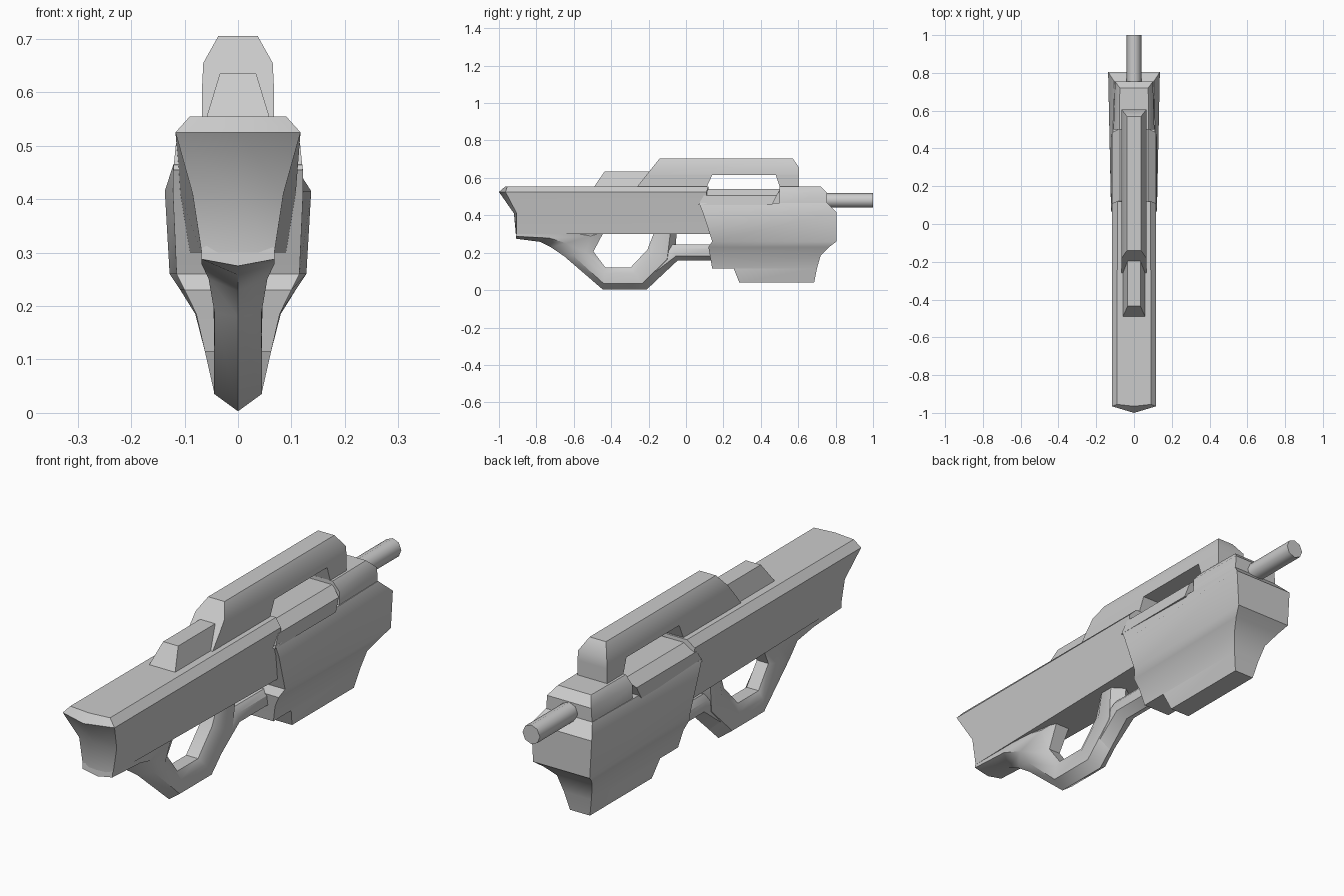
import bpy, bmesh, math

cube = bpy.data.objects.get("Cube")
if cube:
    bpy.data.objects.remove(cube, do_unlink=True)

grey = bpy.data.materials.new("plain_grey")
grey.use_nodes = True
grey.diffuse_color = (0.6, 0.6, 0.6, 1)
grey.node_tree.nodes["Principled BSDF"].inputs["Base Color"].default_value = (0.6, 0.6, 0.6, 1)


def finish(obj, angle=40):
    obj.data.materials.append(grey)
    bpy.ops.object.select_all(action='DESELECT')
    obj.select_set(True)
    bpy.context.view_layer.objects.active = obj
    bpy.ops.object.shade_smooth_by_angle(angle=math.radians(angle))


def loft(name, rings, cap_start=True):
    """Skin a row of closed rings that share one point count."""
    bm = bmesh.new()
    rows = [[bm.verts.new(p) for p in ring] for ring in rings]
    n = len(rows[0])
    for a, b in zip(rows, rows[1:]):
        for i in range(n):
            j = (i + 1) % n
            bm.faces.new((a[i], a[j], b[j], b[i]))
    if cap_start:
        bm.faces.new(rows[0][::-1])
    bm.faces.new(rows[-1])
    bmesh.ops.remove_doubles(bm, verts=bm.verts, dist=0.0005)
    bmesh.ops.recalc_face_normals(bm, faces=bm.faces)
    mesh = bpy.data.meshes.new(name)
    bm.to_mesh(mesh)
    bm.free()
    obj = bpy.data.objects.new(name, mesh)
    bpy.context.collection.objects.link(obj)
    finish(obj)
    return obj


def mirrored(half):
    return half + [(-x, y, z) for x, y, z in reversed(half)]


def stack(name, levels):
    """Levels are height, back y, front y, half width at each end."""
    return loft(name, [[(wb, yb, z), (wf, yf, z), (-wf, yf, z), (-wb, yb, z)]
                       for z, yb, yf, wb, wf in levels])


def strut(name, stations):
    """Faceted bar; stations are outer point, inner point, half width."""
    rings = []
    for (oy, oz), (iy, iz), w in stations:
        half = [(x * w, oy + (iy - oy) * t, oz + (iz - oz) * t)
                for x, t in ((0, 0), (1, .28), (1, .75), (.6, 1))]
        rings.append(mirrored(half))
    return loft(name, rings)


# Stock with a dished, pointed butt
butt = [(.09, -.955, .555), (.117, -.965, .525), (.085, -.905, .41), (.068, -.905, .30)]
ridge = [(0, -.965, .555), (0, -1.0, .525), (0, -.92, .41), (0, -.91, .30)]
stock_end = [(.088, .12, .555), (.117, .11, .525), (.108, .11, .41), (.09, .14, .30)]
loft("stock", [mirrored(ridge), mirrored(butt), mirrored(stock_end)], cap_start=False)

# Deep front shroud with a stepped belly
stack("front_shroud", [
    (.04, .285, .685, .045, .045),
    (.115, .255, .70, .062, .062),
    (.115, .14, .70, .062, .062),
    (.185, .128, .72, .078, .08),
    (.23, .12, .765, .10, .108),
    (.26, .14, .805, .115, .128),
    (.415, .09, .805, .122, .137),
    (.465, .07, .755, .121, .105),
])

# Cover above the shroud and the block at the muzzle end
stack("top_cover", [
    (.455, .065, .46, .121, .121),
    (.505, .095, .485, .116, .116),
    (.54, .12, .505, .075, .075),
])
stack("core", [(.44, .1, .6, .07, .07), (.535, .1, .6, .07, .07)])
stack("muzzle_block", [
    (.455, .50, .755, .108, .104),
    (.52, .50, .755, .108, .10),
    (.555, .50, .72, .078, .075),
])

# Carry handle
stack("handle_bar", [
    (.615, -.212, .605, .067, .067),
    (.655, -.18, .605, .065, .065),
    (.705, -.14, .57, .037, .037),
])
stack("handle_rear_leg", [(.535, -.276, .103, .067, .067), (.615, -.212, .14, .067, .067)])
stack("handle_front_leg", [(.535, .507, .605, .067, .067), (.615, .48, .605, .067, .067)])
stack("rear_sight", [(.54, -.5, -.15, .063, .063), (.635, -.435, -.19, .034, .034)])

# Thumbhole loop sweeping down from the stock and back up as the grip
strut("grip_loop", [
    ((-.91, .275), (-.905, .32), .068),
    ((-.78, .258), (-.6, .33), .068),
    ((-.72, .228), (-.44, .31), .055),
    ((-.65, .18), (-.495, .206), .044),
    ((-.445, .003), (-.43, .12), .045),
    ((-.21, .003), (-.297, .12), .045),
    ((-.06, .145), (-.206, .217), .045),
    ((-.05, .31), (-.17, .31), .05),
])
strut("trigger_guard", [
    ((-.15, .06), (-.19, .20), .042),
    ((-.045, .158), (-.077, .243), .045),
    ((.2, .158), (.2, .243), .045),
])

# Barrel
bpy.ops.mesh.primitive_cylinder_add(vertices=8, radius=.039, depth=.3,
                                    location=(0, .85, .48),
                                    rotation=(math.pi / 2, 0, 0))
barrel = bpy.context.object
barrel.name = "barrel"
finish(barrel, 50)
